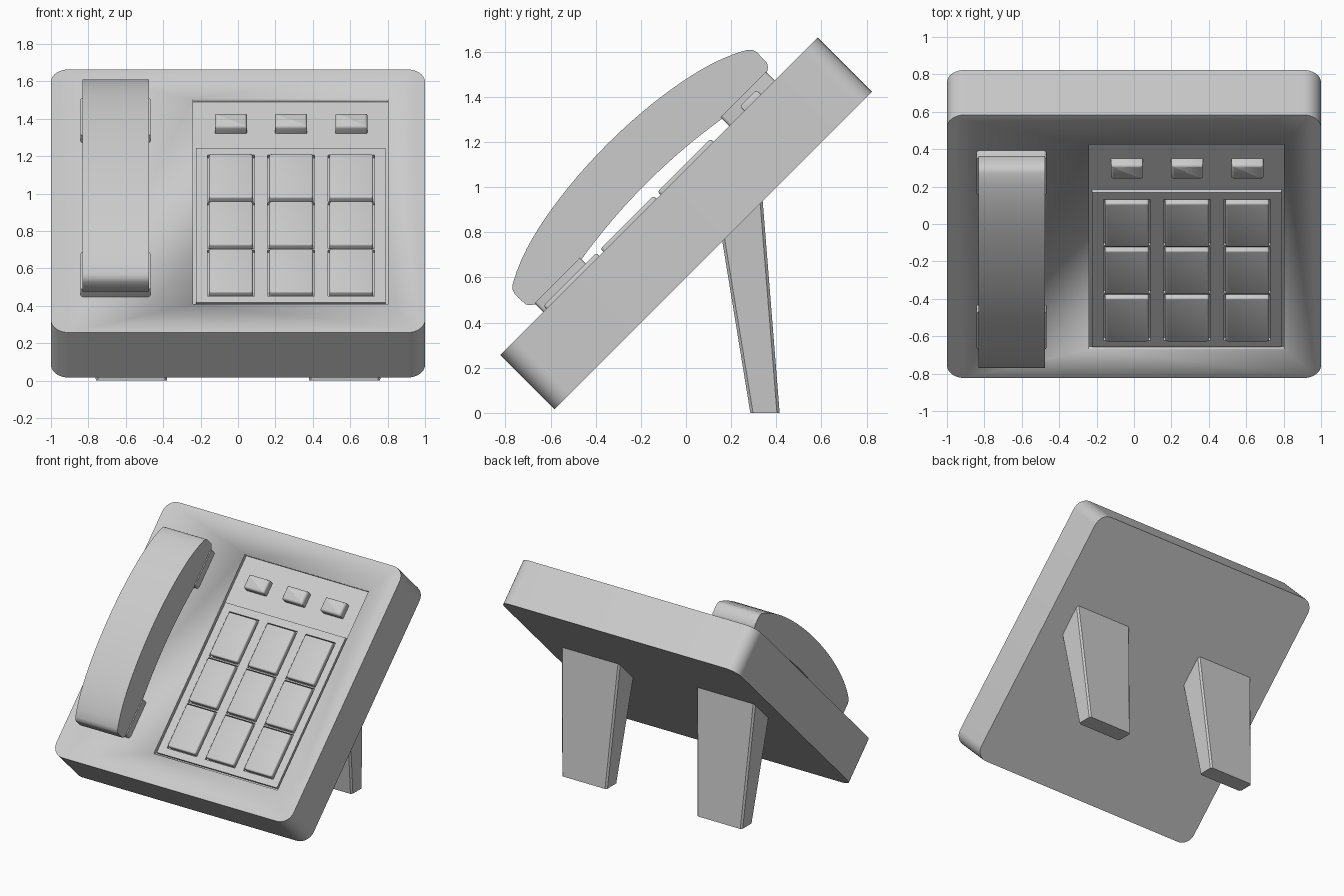
import bpy, bmesh
from mathutils import Matrix, Vector

if "Cube" in bpy.data.objects:
    bpy.data.objects.remove(bpy.data.objects["Cube"])

# Tilted frame: x across, y up the sloping face, z out of it; origin on the front face
TILT = Matrix.Translation((0, -0.12, 0.96)) @ Matrix.Rotation(0.785398, 4, 'X')


def finish(bm, name, matrix=TILT, smooth=True):
    bmesh.ops.recalc_face_normals(bm, faces=bm.faces)
    me = bpy.data.meshes.new(name)
    bm.to_mesh(me)
    bm.free()
    ob = bpy.data.objects.new(name, me)
    bpy.context.collection.objects.link(ob)
    ob.matrix_world = matrix
    if smooth:
        bpy.ops.object.select_all(action='DESELECT')
        ob.select_set(True)
        bpy.context.view_layer.objects.active = ob
        bpy.ops.object.shade_smooth_by_angle(angle=0.6)
    return ob


def add_box(bm, x, y, z):
    size = Vector((x[1] - x[0], y[1] - y[0], z[1] - z[0]))
    mid = Vector((x[0] + x[1], y[0] + y[1], z[0] + z[1])) / 2
    bmesh.ops.create_cube(bm, size=1, matrix=Matrix.Translation(mid) @ Matrix.Diagonal((*size, 1)))


def upright_edges(bm):
    return [e for e in bm.edges if abs(e.verts[0].co.z - e.verts[1].co.z) > 1e-4]


def box(name, x, y, z, corner=0, segs=4, top=0):
    bm = bmesh.new()
    add_box(bm, x, y, z)
    if corner:
        bmesh.ops.bevel(bm, geom=upright_edges(bm), offset=corner, segments=segs,
                        profile=0.5, affect='EDGES')
    if top:
        rim = [e for e in bm.edges if all(abs(v.co.z - z[1]) < 1e-5 for v in e.verts)]
        bmesh.ops.bevel(bm, geom=rim, offset=top, segments=3, profile=0.5, affect='EDGES')
    return finish(bm, name)


def cut(target, cutter):
    mod = target.modifiers.new('cut', 'BOOLEAN')
    mod.operation = 'DIFFERENCE'
    mod.solver = 'EXACT'
    mod.object = cutter
    bpy.ops.object.select_all(action='DESELECT')
    bpy.context.view_layer.update()
    bpy.context.view_layer.objects.active = target
    target.select_set(True)
    bpy.ops.object.modifier_apply(modifier=mod.name)
    bpy.data.objects.remove(cutter)


def around(c, half):
    return (c - half, c + half)


COLS = (-0.038, 0.284, 0.606)
ROWS = (-0.54, -0.182, 0.176)

# Body slab with a shallow panel recess
body = box('body', (-1, 1), (-0.995, 0.995), (-0.34, 0), corner=0.095, segs=8)
cut(body, box('panel_cutter', (-0.24, 0.803), (-0.78, 0.772), (-0.025, 0.1)))

# Keypad plate with a well for each key
plate = box('keypad_plate', (-0.225, 0.788), (-0.765, 0.405), (-0.04, -0.004))
bm = bmesh.new()
for x in COLS:
    for y in ROWS:
        add_box(bm, around(x, 0.125), around(y, 0.174), (-0.024, 0.1))
cut(plate, finish(bm, 'well_cutter', smooth=False))

# Keys and the three function buttons
for i, x in enumerate(COLS):
    for j, y in enumerate(ROWS):
        box(f'key_{i}_{j}', around(x, 0.117), around(y, 0.166), (-0.03, 0.018),
            corner=0.014, segs=3, top=0.01)
    box(f'function_button_{i}', around(x, 0.086), around(0.587, 0.053), (-0.03, 0.028),
        corner=0.008, segs=2, top=0.015)

# Cradle pads under both ends of the handset
for name, s in (('lower', -1), ('upper', 1)):
    y = sorted((s * 0.44, s * 0.725))
    box(f'{name}_cradle_pad', (-0.842, -0.468), y, (-0.01, 0.055), corner=0.015, segs=3)

# Handset: arched side profile extruded across its width
N = 28
outer = [(0.735 * (2 * i / N - 1)) for i in range(N + 1)]
profile = [(u, 0.325 - 0.2 * u**2 - 0.22 * u**6) for u in outer]
profile += [(0.752, 0.165), (0.758, 0.145), (0.757, 0.08), (0.745, 0.062), (0.72, 0.045)]
inner = [0.44 * (1 - 2 * i / 16) for i in range(17)]
profile += [(u, 0.045 + 0.035 * (1 - (u / 0.44)**2)) for u in inner]
profile += [(-0.72, 0.045), (-0.745, 0.062), (-0.757, 0.08), (-0.758, 0.145), (-0.752, 0.165)]
bm = bmesh.new()
face = bm.faces.new([bm.verts.new((-0.832, u, n)) for u, n in profile])
ext = bmesh.ops.extrude_face_region(bm, geom=[face])
bmesh.ops.translate(bm, vec=(0.356, 0, 0),
                    verts=[v for v in ext['geom'] if isinstance(v, bmesh.types.BMVert)])
finish(bm, 'handset')

# Tapered rear legs, their tops buried in the slab
for name, s in (('left', -1), ('right', 1)):
    bm = bmesh.new()
    bmesh.ops.create_cube(bm, size=1)
    for v in bm.verts:
        top, back = v.co.z > 0, v.co.y > 0
        half = 0.25 if top else 0.19
        y = (0.335 if back else 0.148) if top else (0.415 if back else 0.285)
        z = (1.0 if back else 0.84) if top else 0
        v.co = (s * 0.57 + (half if v.co.x > 0 else -half), y, z)
    sides = [e for e in bm.edges if abs(e.verts[0].co.z - e.verts[1].co.z) > 0.5]
    bmesh.ops.bevel(bm, geom=sides, offset=0.012, segments=1, affect='EDGES')
    finish(bm, f'{name}_leg', Matrix.Identity(4), smooth=False)
